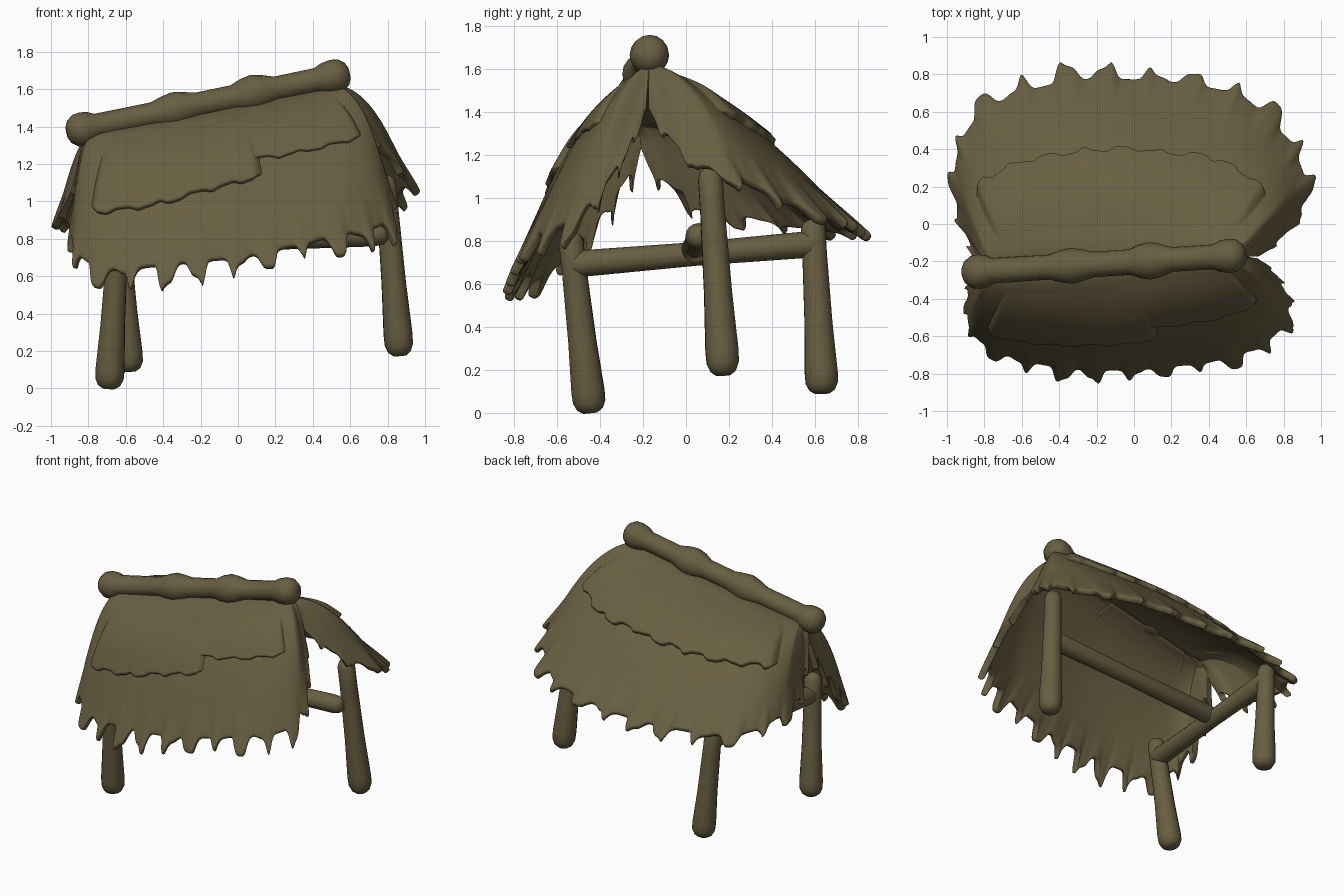
import bpy, bmesh, math
from mathutils import Vector

old = bpy.data.objects.get("Cube")
if old:
    bpy.data.objects.remove(old, do_unlink=True)

# One dry straw colour for everything
straw = bpy.data.materials.new("dry_straw")
straw.use_nodes = True
colour = (0.138, 0.114, 0.053, 1)
straw.diffuse_color = colour
straw.node_tree.nodes["Principled BSDF"].inputs["Base Color"].default_value = colour


def finish(name, bm):
    mesh = bpy.data.meshes.new(name)
    bm.to_mesh(mesh)
    bm.free()
    mesh.materials.append(straw)
    for p in mesh.polygons:
        p.use_smooth = True
    obj = bpy.data.objects.new(name, mesh)
    bpy.context.collection.objects.link(obj)
    return obj


def pole(name, a, b, profile, sides=16):
    """Round pole from a to b; profile holds (distance fraction, radius)."""
    a, b = Vector(a), Vector(b)
    turn = (b - a).to_track_quat("Z", "Y")
    bm = bmesh.new()
    rings = []
    for t, r in profile:
        centre = a.lerp(b, t)
        rings.append([bm.verts.new(centre + turn @ Vector((r * math.cos(k), r * math.sin(k), 0)))
                      for k in (math.tau * i / sides for i in range(sides))])
    for lo, hi in zip(rings, rings[1:]):
        for i in range(sides):
            j = (i + 1) % sides
            bm.faces.new((lo[i], lo[j], hi[j], hi[i]))
    bm.faces.new(rings[0][::-1])
    bm.faces.new(rings[-1])
    return finish(name, bm)


def smooth_path(points):
    """Evenly spaced sampler along a smooth curve through the points."""
    p = [Vector(q) for q in points]
    p = [2 * p[0] - p[1]] + p + [2 * p[-1] - p[-2]]
    dense = []
    for i in range(1, len(p) - 2):
        for k in range(20):
            t = k / 20
            a, b, c, d = p[i - 1:i + 3]
            dense.append(0.5 * (2 * b + (c - a) * t + (2 * a - 5 * b + 4 * c - d) * t ** 2
                                + (3 * b - a - 3 * c + d) * t ** 3))
    dense.append(p[-2])
    length = [0]
    for a, b in zip(dense, dense[1:]):
        length.append(length[-1] + (b - a).length)

    def at(u):
        s = min(max(u, 0), 1) * length[-1]
        i = next((k for k in range(1, len(dense)) if length[k] >= s), len(dense) - 1)
        return dense[i - 1].lerp(dense[i], (s - length[i - 1]) / (length[i] - length[i - 1]))
    return at


def ramp(a, b, x):
    t = min(max((x - a) / (b - a), 0), 1)
    return t * t * (3 - 2 * t)


ridge_a, ridge_b = Vector((-0.78, -0.24, 1.37)), Vector((0.54, -0.17, 1.625))


def slope(hem):
    """Surface of one roof side, from ridge (v=0) to hem (v=1)."""
    def at(u, v):
        t = 0.9 * min(max((u - 0.17) / 0.66, 0), 1) + 0.1 * u
        top, low = ridge_a.lerp(ridge_b, t), hem(u)
        out = Vector((low.x - top.x, low.y - top.y, 0)).normalized()
        swell = 0.12 * math.sin(math.pi * v ** 0.75) * (0.25 + 0.75 * ramp(0, 0.25, u) * ramp(0, 0.25, 1 - u))
        sag = 0.008 * math.sin(23 * u + 5 * v) * v
        return top.lerp(low, v) + (0.5 * out + Vector((0, 0, 0.85))) * (swell + sag)
    return at


def thatch(name, at, u0, u1, v_end, teeth, tip, sharp, lift=0.0, flare=0.0, rows=16):
    """Thatch sheet with a toothed lower edge, given thickness and rounded."""
    bm = bmesh.new()
    cols = teeth * 12
    grid = []
    for i in range(cols + 1):
        f = i / cols
        u = u0 + (u1 - u0) * f
        fade = ramp(0, 0.05, f) * ramp(0, 0.05, 1 - f)
        wave = 0.5 - 0.5 * math.cos(math.tau * (teeth * f + 0.1 * math.sin(9 * f * teeth)))
        reach = tip * fade * (0.95 + 0.2 * math.sin(17 * f + 1) - 0.2 * f) * wave ** sharp
        end = v_end(u)
        down = (at(u, end) - at(u, end - 0.12)).normalized()
        side = (at(u + 0.01, end) - at(u - 0.01, end)).normalized()
        up = side.cross(down)
        up = up if up.z > 0 else -up
        down = (down + up * flare).normalized()
        column = []
        for j in range(rows + 1):
            s = 1 - (1 - j / rows) ** 1.4
            p = at(u, end * s) + down * reach * ramp(0.78, 1, s)
            p += up * lift * (ramp(0.1, 0.8, s) * fade * 1.3 - 0.3)
            column.append(bm.verts.new(p))
        grid.append(column)
    for a, b in zip(grid, grid[1:]):
        for j in range(rows):
            bm.faces.new((a[j], a[j + 1], b[j + 1], b[j]))
    bm.normal_update()
    if sum(f.normal.z for f in bm.faces) < 0:
        bmesh.ops.reverse_faces(bm, faces=bm.faces[:])
    obj = finish(name, bm)
    thick = obj.modifiers.new("thickness", "SOLIDIFY")
    thick.thickness, thick.offset = 0.045, -1
    soft = obj.modifiers.new("rounding", "SUBSURF")
    soft.levels = soft.render_levels = 1


# Roof hems, from the low end of the ridge to the high end; both meet at the gables
low_gable, high_gable = (-0.85, -0.21, 1.26), (0.66, -0.18, 1.42)
front = slope(smooth_path([
    low_gable, (-0.87, -0.3, 1.06), (-0.89, -0.42, 0.88), (-0.87, -0.58, 0.74),
    (-0.72, -0.7, 0.65), (-0.4, -0.77, 0.66), (0, -0.79, 0.71), (0.35, -0.75, 0.78),
    (0.6, -0.69, 0.83), (0.79, -0.57, 0.89), (0.83, -0.42, 1.02), (0.76, -0.28, 1.21), high_gable]))
back = slope(smooth_path([
    low_gable, (-0.88, -0.1, 1.08), (-0.94, 0.06, 0.96), (-0.95, 0.36, 0.91), (-0.8, 0.62, 0.88),
    (-0.4, 0.76, 0.87), (0, 0.785, 0.88), (0.3, 0.755, 0.9), (0.58, 0.68, 0.92),
    (0.8, 0.49, 0.99), (0.92, 0.25, 1.11), (0.88, 0.04, 1.17), (0.76, -0.1, 1.3), high_gable]))

thatch("front_roof", front, 0, 1, lambda u: 1, 17, 0.16, 2.2, flare=0.12)
thatch("back_roof", back, 0, 1, lambda u: 1, 16, 0.12, 2.2, flare=0.3)

# Overlapping upper layers
thatch("front_upper_left", front, 0.23, 0.57, lambda u: 0.78 - 0.32 * u, 5, 0.03, 1, 0.026)
thatch("front_upper_right", front, 0.5, 0.79, lambda u: 0.5, 4, 0.025, 1, 0.018)
thatch("back_upper", back, 0.2, 0.8, lambda u: 0.53, 9, 0.04, 1, 0.03)

# Ridge log with rounded ends and two swollen knots
ridge = [(-0.06, 0.03), (-0.05, 0.06), (-0.025, 0.087), (0.005, 0.092), (0.035, 0.085), (0.06, 0.068),
         (0.28, 0.066), (0.33, 0.086), (0.37, 0.096), (0.41, 0.086), (0.46, 0.068),
         (0.6, 0.068), (0.64, 0.09), (0.68, 0.1), (0.72, 0.09), (0.77, 0.066),
         (0.93, 0.066), (0.96, 0.084), (0.995, 0.092), (1.025, 0.087), (1.05, 0.06), (1.06, 0.03)]
pole("ridge_log", (-0.835, -0.255, 1.385), (0.515, -0.17, 1.668), ridge)

# Posts, thicker at the rounded foot
post = [(0, 0.035), (0.02, 0.06), (0.06, 0.076), (0.12, 0.078), (0.4, 0.066),
        (0.8, 0.058), (0.95, 0.058), (0.985, 0.045), (1, 0.02)]
pole("front_post", (-0.69, -0.445, 0.0), (-0.64, -0.54, 0.84), post)
pole("back_post", (-0.58, 0.635, 0.09), (-0.64, 0.59, 0.9), post)
pole("side_post", (0.865, 0.175, 0.175), (0.785, 0.11, 1.14), post)

# Cross beams
beam = [(0, 0.03), (0.015, 0.052), (0.05, 0.062), (0.5, 0.055), (0.95, 0.062), (0.985, 0.052), (1, 0.03)]
pole("end_beam", (-0.64, -0.55, 0.69), (-0.63, 0.64, 0.79), beam)
pole("long_beam", (-0.66, 0.04, 0.76), (0.8, 0.06, 0.825), beam)
